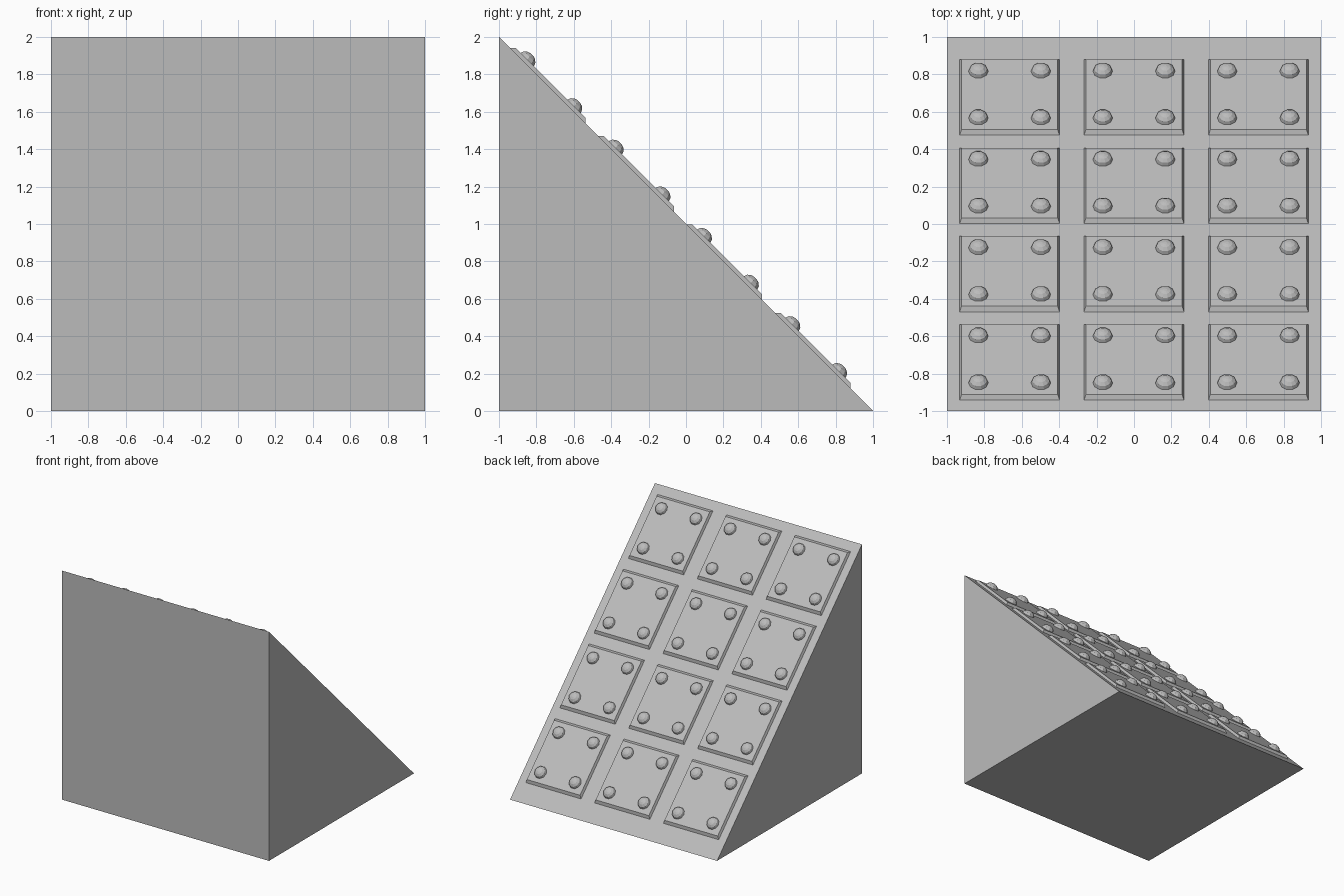
import bpy, bmesh, math
from mathutils import Matrix, Vector

cube = bpy.data.objects.get("Cube")
if cube:
    bpy.data.objects.remove(cube, do_unlink=True)

grey = bpy.data.materials.new("plain grey")
grey.use_nodes = True
colour = (0.5, 0.5, 0.5, 1)
grey.diffuse_color = colour
grey.node_tree.nodes["Principled BSDF"].inputs["Base Color"].default_value = colour

# Slope frame: local x across, local y down the slope, local z outward
SLOPE = Matrix.Translation((0, 0, 1)) @ Matrix.Rotation(math.radians(-45), 4, 'X')


def make_mesh(name, bm):
    bmesh.ops.recalc_face_normals(bm, faces=bm.faces)
    mesh = bpy.data.meshes.new(name)
    bm.to_mesh(mesh)
    bm.free()
    mesh.materials.append(grey)
    return mesh


def place(name, mesh, matrix=None):
    ob = bpy.data.objects.new(name, mesh)
    bpy.context.collection.objects.link(ob)
    if matrix:
        ob.matrix_world = matrix
    return ob


def loft(bm, rings):
    """Skin a stack of rings and cap both ends."""
    loops = [[bm.verts.new(p) for p in ring] for ring in rings]
    for a, b in zip(loops, loops[1:]):
        for i in range(len(a)):
            j = (i + 1) % len(a)
            bm.faces.new((a[i], a[j], b[j], b[i]))
    bm.faces.new(loops[0][::-1])
    bm.faces.new(loops[-1])


def rectangle(w, d, z):
    return [(-w, -d, z), (w, -d, z), (w, d, z), (-w, d, z)]


# Wedge body
bm = bmesh.new()
profile = [(-1, 0), (1, 0), (-1, 2)]
loft(bm, [[(x, y, z) for y, z in profile] for x in (-1, 1)])
place("wedge_body", make_mesh("wedge_body", bm))

# Plate with sloping edges
THICK = 0.021
bm = bmesh.new()
loft(bm, [rectangle(0.267, 0.286, 0), rectangle(0.257, 0.265, THICK)])
plate_mesh = make_mesh("plate", bm)

# Low domed rivet
bm = bmesh.new()
SIDES, RADIUS, HEIGHT = 10, 0.053, 0.038
rings = []
for tilt in (0, 30, 58, 80):
    r = RADIUS * math.cos(math.radians(tilt))
    z = HEIGHT * math.sin(math.radians(tilt))
    rings.append([(r * math.cos(a), r * math.sin(a), z)
                  for a in (math.tau * i / SIDES for i in range(SIDES))])
loft(bm, rings)
rivet_mesh = make_mesh("rivet", bm)

# Grid of plates, each with four rivets
for row in range(4):
    for col in range(3):
        x = (col - 1) * 0.665
        y = (-0.739 + row * 0.472) * math.sqrt(2)
        tag = f"{row + 1}_{col + 1}"
        place(f"plate_{tag}", plate_mesh, SLOPE @ Matrix.Translation((x, y, 0)))
        for sx in (-1, 1):
            for sy in (-1, 1):
                spot = Vector((x + sx * 0.167, y + sy * 0.177, THICK))
                name = f"rivet_{tag}_{'left' if sx > 0 else 'right'}_{'lower' if sy > 0 else 'upper'}"
                place(name, rivet_mesh, SLOPE @ Matrix.Translation(spot))
